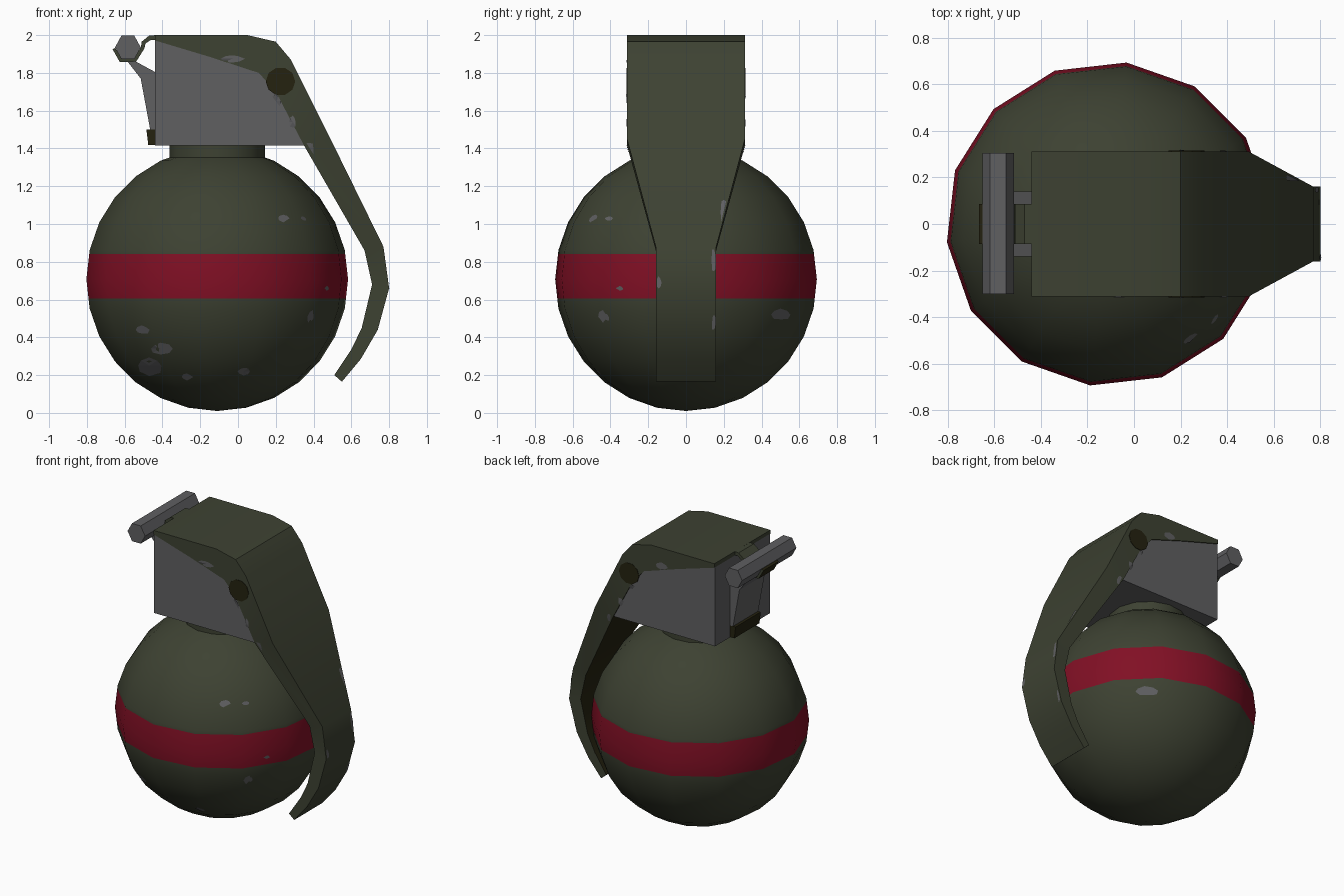
import bpy, bmesh, math, random
from mathutils import Vector

if "Cube" in bpy.data.objects:
    bpy.data.objects.remove(bpy.data.objects["Cube"])

random.seed(4)


def mat(name, rgb):
    m = bpy.data.materials.new(name)
    m.diffuse_color = (*rgb, 1)
    m.use_nodes = True
    m.node_tree.nodes["Principled BSDF"].inputs["Base Color"].default_value = m.diffuse_color
    return m


GREEN = mat("olive green", (0.047, 0.054, 0.032))
RED = mat("dark red", (0.22, 0.005, 0.018))
GREY = mat("bare metal", (0.115, 0.115, 0.12))
DARK = mat("dark olive", (0.018, 0.016, 0.005))


def finish(name, bm, mats, smooth=None, normals=True):
    if normals:
        bmesh.ops.recalc_face_normals(bm, faces=bm.faces)
    me = bpy.data.meshes.new(name)
    bm.to_mesh(me)
    bm.free()
    ob = bpy.data.objects.new(name, me)
    bpy.context.collection.objects.link(ob)
    for m in mats:
        me.materials.append(m)
    if smooth:
        bpy.ops.object.select_all(action='DESELECT')
        ob.select_set(True)
        bpy.context.view_layer.objects.active = ob
        bpy.ops.object.shade_smooth_by_angle(angle=math.radians(smooth))
    return ob


def lathe(name, profile, mats, sides=14, cx=-0.11, cuts=(), rule=None):
    """Revolve (radius, z) points; cut level edges and colour faces by height."""
    bm = bmesh.new()
    rings = []
    for r, z in profile:
        if r < 1e-4:
            rings.append([bm.verts.new((cx, 0, z))] * sides)
            continue
        angles = [math.tau * (k + 0.25) / sides for k in range(sides)]
        rings.append([bm.verts.new((cx + r * math.cos(a), r * math.sin(a), z)) for a in angles])
    for lo, hi in zip(rings, rings[1:]):
        for k in range(sides):
            n = (k + 1) % sides
            bm.faces.new(list(dict.fromkeys((lo[k], lo[n], hi[n], hi[k]))))
    for z in cuts:
        bmesh.ops.bisect_plane(bm, geom=bm.verts[:] + bm.edges[:] + bm.faces[:],
                               plane_co=(0, 0, z), plane_no=(0, 0, 1))
    if rule:
        for f in bm.faces:
            f.material_index = rule(f.calc_center_median())
    return finish(name, bm, mats, 35)


def prism(name, pts, y0, y1, mats):
    """Extrude an xz outline along y."""
    bm = bmesh.new()
    a = [bm.verts.new((x, y0, z)) for x, z in pts]
    b = [bm.verts.new((x, y1, z)) for x, z in pts]
    bm.faces.new(a)
    bm.faces.new(b)
    for k in range(len(pts)):
        n = (k + 1) % len(pts)
        bm.faces.new((a[k], a[n], b[n], b[k]))
    return finish(name, bm, mats)


def loft(name, sections, mats, y=0, inner=1, end=1, smooth=30):
    """Bent strip from (outer x, z, inner x, z, half width) sections."""
    bm = bmesh.new()
    rings = [[bm.verts.new(p) for p in ((ox, y - w, oz), (ox, y + w, oz), (ix, y + w, iz), (ix, y - w, iz))]
             for ox, oz, ix, iz, w in sections]
    for a, b in zip(rings, rings[1:]):
        for k in range(4):
            n = (k + 1) % 4
            f = bm.faces.new((a[k], a[n], b[n], b[k]))
            f.material_index = inner if k == 2 else 0
    bm.faces.new(rings[0])
    bm.faces.new(rings[-1]).material_index = end
    return finish(name, bm, mats, smooth)


# Round body with a painted band
R, CZ = 0.697, 0.707
ball = [(R * math.cos(a), CZ + R * math.sin(a))
        for a in (math.pi * (k / 14 - 0.5) for k in range(14))]
lathe("body", ball, [GREEN, RED], cuts=(0.605, 0.84),
      rule=lambda c: int(0.605 < c.z < 0.84))

# Neck
lathe("neck", [(0.255, 1.33), (0.255, 1.425)], [GREEN])

# Fuze block under the lever
prism("fuze_block", [(-0.44, 1.415), (0.35, 1.415), (0.2, 1.7), (0.11, 1.8),
                     (-0.15, 1.885), (-0.44, 1.975)], -0.305, 0.305, [GREY])

# Safety lever: wide over the fuze, tapering to a narrow curved tail
W, N = 0.312, 0.16
loft("lever", [(-0.44, 2.0, -0.44, 1.972, W), (0.05, 2.0, -0.15, 1.885, W),
               (0.2, 1.965, 0.11, 1.8, W), (0.28, 1.87, 0.2, 1.7, W),
               (0.49, 1.45, 0.35, 1.415, W), (0.77, 0.88, 0.67, 0.86, N),
               (0.8, 0.66, 0.71, 0.68, N), (0.74, 0.44, 0.655, 0.45, N),
               (0.65, 0.285, 0.6, 0.335, N), (0.55, 0.165, 0.51, 0.2, N)],
     [GREEN, DARK, GREY], end=2)

# Hinge pin
hexagon = [(-0.583 + 0.068 * math.cos(k * math.pi / 3), 1.935 + 0.072 * math.sin(k * math.pi / 3))
           for k in range(6)]
prism("hinge_pin", hexagon, -0.3, 0.305, [GREY])

# Two lever hooks that wrap under the pin
h = 0.085
for side, y in (("front", -0.225), ("back", 0.225)):
    loft(side + "_hook", [(-0.43, 2.0, -0.43, 1.975, h), (-0.47, 1.998, -0.46, 1.975, h),
                          (-0.51, 1.965, -0.49, 1.955, h), (-0.514, 1.935, -0.495, 1.93, h),
                          (-0.55, 1.875, -0.54, 1.858, h), (-0.618, 1.875, -0.626, 1.858, h),
                          (-0.65, 1.932, -0.664, 1.925, h)], [GREEN, DARK])

# Striker arm behind the fuze, with a dark foot
prism("striker", [(-0.43, 1.5), (-0.465, 1.5), (-0.515, 1.77), (-0.585, 1.86),
                  (-0.545, 1.862), (-0.43, 1.8)], -0.14, 0.14, [GREY])
prism("striker_foot", [(-0.43, 1.418), (-0.475, 1.418), (-0.485, 1.5), (-0.43, 1.5)],
      -0.14, 0.14, [DARK])

# Dark round marks on both lever cheeks
disc = [(0.225 + 0.078 * math.cos(k * math.pi / 5), 1.755 + 0.075 * math.sin(k * math.pi / 5))
        for k in range(10)]
for side, s in (("front", -1), ("back", 1)):
    prism(side + "_mark", disc, s * 0.310, s * 0.315, [DARK])

# Paint chips: small irregular patches projected on the surfaces
# (u, v, half width, half height) as read from each side
cheek = [(0.2, 1.65, 0.03, 0.04), (-0.03, 1.875, 0.06, 0.025), (0.38, 1.4, 0.025, 0.04),
         (0.29, 1.54, 0.02, 0.03)]
front = [(-0.47, 0.25, 0.08, 0.05), (-0.51, 0.44, 0.04, 0.025), (-0.41, 0.34, 0.06, 0.03),
         (-0.27, 0.19, 0.03, 0.02), (0.03, 0.22, 0.03, 0.02), (0.24, 1.03, 0.035, 0.02),
         (0.39, 0.51, 0.015, 0.02)]
right = [(0.2, 1.07, 0.02, 0.08), (0.148, 0.48, 0.012, 0.05), (-0.145, 0.69, 0.014, 0.03),
         (0.148, 0.81, 0.012, 0.07), (0.5, 0.52, 0.05, 0.03), (-0.44, 0.51, 0.025, 0.03),
         (-0.41, 1.03, 0.02, 0.012), (-0.35, 0.66, 0.02, 0.012)]
views = [(Vector((0, 1, 0)), Vector((1, 0, 0)), front + cheek),
         (Vector((0, -1, 0)), Vector((1, 0, 0)), cheek),
         (Vector((-1, 0, 0)), Vector((0, 1, 0)), right)]
bpy.context.view_layer.update()
dg = bpy.context.evaluated_depsgraph_get()
bm = bmesh.new()
for ray, axis, chips in views:
    for u, v, a, b in chips:
        spots = [(u, v)]
        for k in range(8):
            t, r = k * math.pi / 4, random.uniform(0.7, 1.15)
            spots.append((u + a * r * math.cos(t), v + b * r * math.sin(t)))
        hits = []
        for p, q in spots:
            start = axis * p + Vector((0, 0, q)) - ray * 3
            ok, loc, nor, *_ = bpy.context.scene.ray_cast(dg, start, ray)
            if ok and (not hits or abs((loc - hits[0]).dot(ray)) < 0.1):
                hits.append(loc - ray * 0.004)
        if len(hits) < 5:
            continue
        vs = [bm.verts.new(p) for p in hits]
        for k in range(1, len(vs)):
            f = bm.faces.new((vs[0], vs[k], vs[k % (len(vs) - 1) + 1]))
            f.normal_update()
            if f.normal.dot(ray) > 0:
                f.normal_flip()
finish("paint_chips", bm, [GREY], normals=False)
